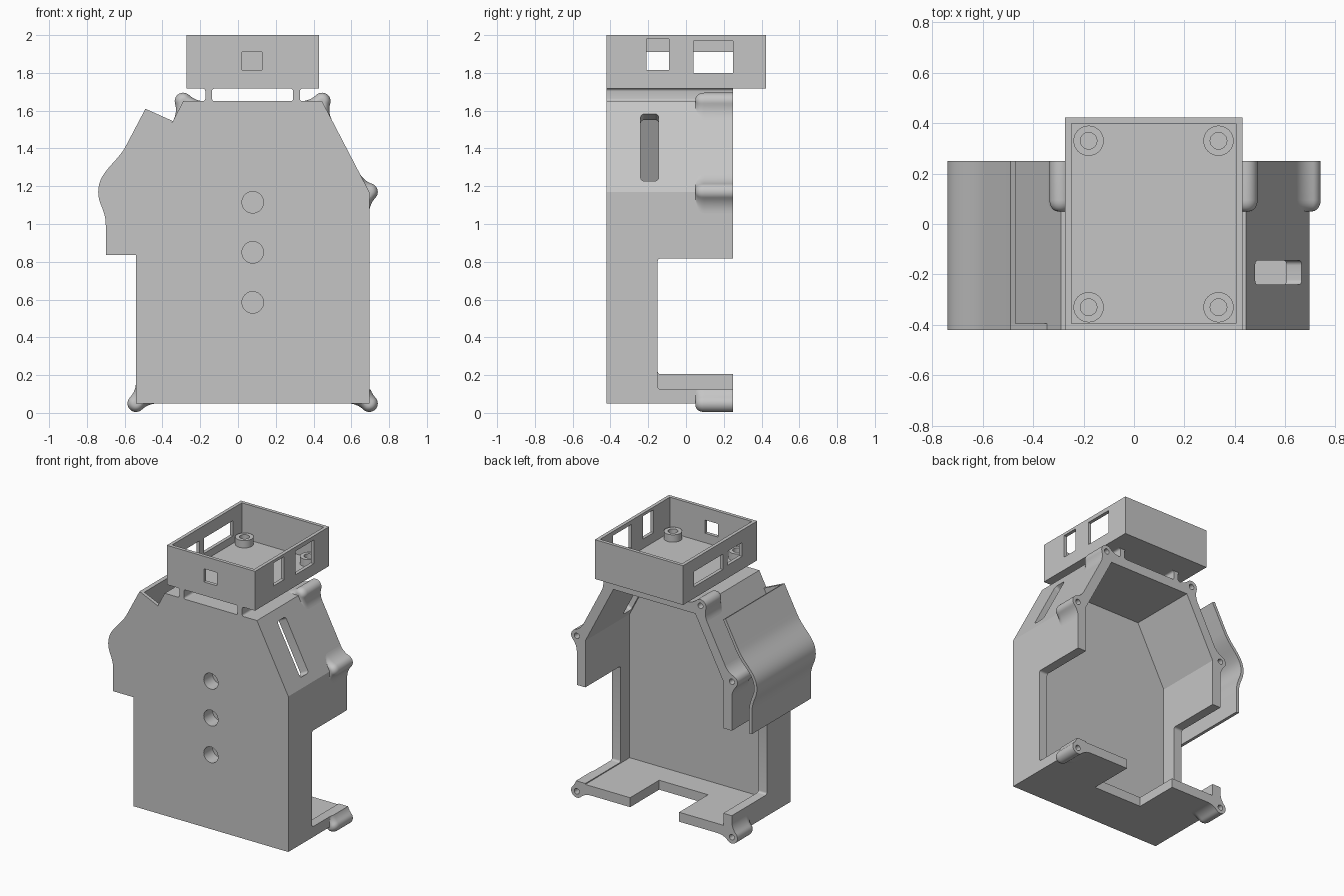
import bpy, bmesh, math
from mathutils import Matrix, Vector
from mathutils.geometry import interpolate_bezier

if "Cube" in bpy.data.objects:
    bpy.data.objects.remove(bpy.data.objects["Cube"])

grey = bpy.data.materials.new("plain grey")
grey.use_nodes = True
grey.diffuse_color = (0.56, 0.56, 0.56, 1)
grey.node_tree.nodes["Principled BSDF"].inputs["Base Color"].default_value = grey.diffuse_color

AXES = {"x": lambda a, b, t: (t, a, b),
        "y": lambda a, b, t: (a, t, b),
        "z": lambda a, b, t: (a, b, t)}


def loft(name, sections, axis):
    """Skin closed outlines, each given as (points, position along the axis)."""
    bm = bmesh.new()
    rings = [[bm.verts.new(AXES[axis](p[0], p[1], t)) for p in pts] for pts, t in sections]
    for low, high in zip(rings, rings[1:]):
        for i in range(len(low)):
            bm.faces.new((low[i - 1], low[i], high[i], high[i - 1]))
    bm.faces.new(rings[0])
    bm.faces.new(rings[-1])
    bmesh.ops.recalc_face_normals(bm, faces=bm.faces)
    mesh = bpy.data.meshes.new(name)
    bm.to_mesh(mesh)
    bm.free()
    ob = bpy.data.objects.new(name, mesh)
    ob.data.materials.append(grey)
    bpy.context.collection.objects.link(ob)
    return ob


def prism(name, pts, lo, hi, axis="y"):
    return loft(name, [(pts, lo), (pts, hi)], axis)


def arc(c, r, a0, a1, n):
    return [Vector((c[0] + r * math.cos(a0 + (a1 - a0) * i / n),
                    c[1] + r * math.sin(a0 + (a1 - a0) * i / n))) for i in range(n + 1)]


def circle(c, r, n=32):
    return arc(c, r, 0, math.tau, n)[:-1]


def rect(a0, a1, b0, b1, r=0):
    if not r:
        return [(a0, b0), (a1, b0), (a1, b1), (a0, b1)]
    centres = [(a1 - r, b1 - r), (a0 + r, b1 - r), (a0 + r, b0 + r), (a1 - r, b0 + r)]
    return [p for i, c in enumerate(centres)
            for p in arc(c, r, i * math.pi / 2, (i + 1) * math.pi / 2, 5)]


def offset(pts, d, closed=True):
    """Shift a polyline to its left by d with mitred corners."""
    out = []
    for i, p in enumerate(pts):
        last = len(pts) - 1
        before = p - pts[i - 1] if closed or i else pts[1] - p
        after = pts[(i + 1) % len(pts)] - p if closed or i < last else p - pts[i - 1]
        n1, n2 = (Vector((-v.y, v.x)).normalized() for v in (before, after))
        out.append(p + (n1 + n2) * d / (1 + n1.dot(n2)))
    return out


def cut(target, cutter):
    cutter.hide_render = True
    mod = target.modifiers.new("cut", "BOOLEAN")
    mod.operation, mod.solver, mod.object = "DIFFERENCE", "EXACT", cutter
    bpy.context.view_layer.objects.active = target
    bpy.ops.object.modifier_apply(modifier=mod.name)
    bpy.data.objects.remove(cutter)


# Main shell: a coffin-topped tray open at the back, with a thick front
FRONT, BACK, WALL = -0.42, 0.25, 0.068
outline = [Vector(p) for p in ((-0.54, 0.05), (0.695, 0.05), (0.695, 1.17),
                               (0.445, 1.65), (-0.29, 1.65), (-0.54, 1.17))]
shell = prism("shell", outline, FRONT, BACK)
cut(shell, prism("cavity", offset(outline, WALL), -0.255, 0.4))


# Side openings, floor notch, blind front recesses
def left_opening():
    return prism("left_opening", rect(-0.15, 0.4, 0.125, 0.817, 0.015), 0.5, 0.9, "x")


cut(shell, left_opening())
cut(shell, prism("right_opening", rect(-0.15, 0.4, 0.205, 0.817, 0.015), -0.8, -0.4, "x"))
cut(shell, prism("floor_notch", rect(-0.12, 0.27, -0.08, 0.4), 0, 0.15, "z"))
for z in (0.585, 0.85, 1.115):
    cut(shell, prism("recess", circle((0.078, z), 0.057), FRONT - 0.1, FRONT + 0.1))

# Slot cut square to the sloped side
slope = outline[3] - outline[2]
middle = outline[2] + slope * 0.49
slot = prism("slot", rect(-0.24, -0.145, -0.2, 0.2, 0.02), -0.12, 0.12, "x")
slot.data.transform(Matrix.Translation((middle.x, 0, middle.y))
                    @ Matrix.Rotation(math.atan2(slope.x, slope.y), 4, "Y"))
cut(shell, slot)


# Screw bosses blended into every corner of the shell
def boss_outline(i, r=0.045, blend=0.12):
    corner = outline[i]
    reach = math.sqrt((r + blend) ** 2 - blend ** 2)
    sides = []
    for other, sign in ((outline[i - 1], -1), (outline[(i + 1) % len(outline)], 1)):
        d = (other - corner).normalized()
        n = Vector((d.y, -d.x)) * sign
        centre = d * reach + n * blend
        # concave blend from the wall to the round boss
        a0 = math.atan2(-n.y, -n.x)
        a1 = math.atan2(-centre.y, -centre.x)
        turn = (a1 - a0 + math.pi) % math.tau - math.pi
        sides.append(arc(centre, blend, a0, a0 + turn, 8))
    start, end = sides[0][-1], sides[1][-1]
    a0 = math.atan2(start.y, start.x)
    sweep = (math.atan2(end.y, end.x) - a0) % math.tau
    round_part = arc((0, 0), r, a0, a0 + sweep, 16)[1:-1]
    inner = offset(outline, 0.045)[i] - corner
    return sides[0] + round_part + sides[1][::-1] + [inner]


for i, corner in enumerate(outline):
    shape = boss_outline(i)
    sections = []
    for k in range(7):
        a = math.pi / 2 * k / 6
        scale = 0.25 + 0.75 * math.sin(a)
        sections.append(([corner + p * scale for p in shape], 0.095 - 0.045 * math.cos(a)))
    sections.append(([corner + p for p in shape], BACK))
    boss = loft("screw_boss_%d" % (i + 1), sections, "y")
    for part in (boss, shell):
        cut(part, prism("screw_hole", circle(corner, 0.02, 20), 0.1, 0.4))
    if i == 1:
        cut(boss, left_opening())

# Wavy side pocket: thin curved cover closed at the front
wave = [Vector((-0.49, 1.61))]
for seg in (((-0.59, 1.42), (-0.64, 1.32), (-0.74, 1.28), (-0.74, 1.17)),
            ((-0.74, 1.17), (-0.74, 1.1), (-0.70, 1.08), (-0.70, 0.99))):
    points = interpolate_bezier(*[Vector(p) for p in seg], 14)
    wave += [p.to_2d() for p in points if (p.to_2d() - wave[-1]).length > 0.001]
wave.append(Vector((-0.70, 0.835)))
prism("pocket_cover", wave + offset(wave, 0.022, False)[::-1], FRONT, BACK)
prism("pocket_front", wave + [(-0.53, 0.835), (-0.53, 1.17), (-0.345, 1.545)],
      FRONT, FRONT + 0.025)

# Neck: two rails with flared feet carrying the upper tray
BASE = 1.717
for side, x0, s in (("right", -0.173, 1), ("left", 0.327, -1)):
    r, x1 = 0.015, x0 + s * 0.035
    flare = arc((x1 + s * r, 1.65 + r), r, -math.pi / 2, -math.pi / 2 - s * math.pi / 2, 5)
    flare += arc((x1 + s * r, BASE - r), r, math.pi / 2 + s * math.pi / 2, math.pi / 2, 5)
    foot = arc((x0 - s * r, 1.65 + r), r, -math.pi / 2, -math.pi / 2 + s * math.pi / 2, 5)
    foot += arc((x0 - s * r, BASE - r), r, math.pi / 2 - s * math.pi / 2, math.pi / 2, 5)
    prism("neck_rail_" + side, flare + foot[::-1], FRONT, BACK)

# Upper tray with wall openings
tray = prism("tray", rect(-0.273, 0.43, FRONT, 0.423), BASE, 2.0, "z")
cut(tray, prism("tray_cavity", rect(-0.248, 0.405, -0.395, 0.398), BASE + 0.03, 2.1, "z"))
for y0, y1, z0, z1, x0 in ((-0.21, -0.09, 1.815, 1.98, 0.35), (0.04, 0.25, 1.80, 1.97, 0.35),
                           (-0.25, -0.085, 1.81, 1.91, -0.35), (-0.03, 0.30, 1.80, 1.91, -0.35)):
    cut(tray, prism("tray_window", rect(y0, y1, z0, z1), x0, x0 + 0.15, "x"))
cut(tray, prism("front_window", rect(0.022, 0.127, 1.815, 1.91), -0.5, -0.35))

# Standoffs inside the tray
for x in (-0.18, 0.335):
    for y in (-0.33, 0.33):
        post = prism("standoff", circle((x, y), 0.06), 1.74, 1.80, "z")
        cut(post, prism("standoff_hole", circle((x, y), 0.033, 24), BASE + 0.032, 1.9, "z"))

# Smooth the curves, keep the edges crisp
for ob in bpy.context.scene.objects:
    ob.select_set(ob.type == "MESH")
bpy.context.view_layer.objects.active = shell
bpy.ops.object.shade_smooth_by_angle(angle=math.radians(20))
